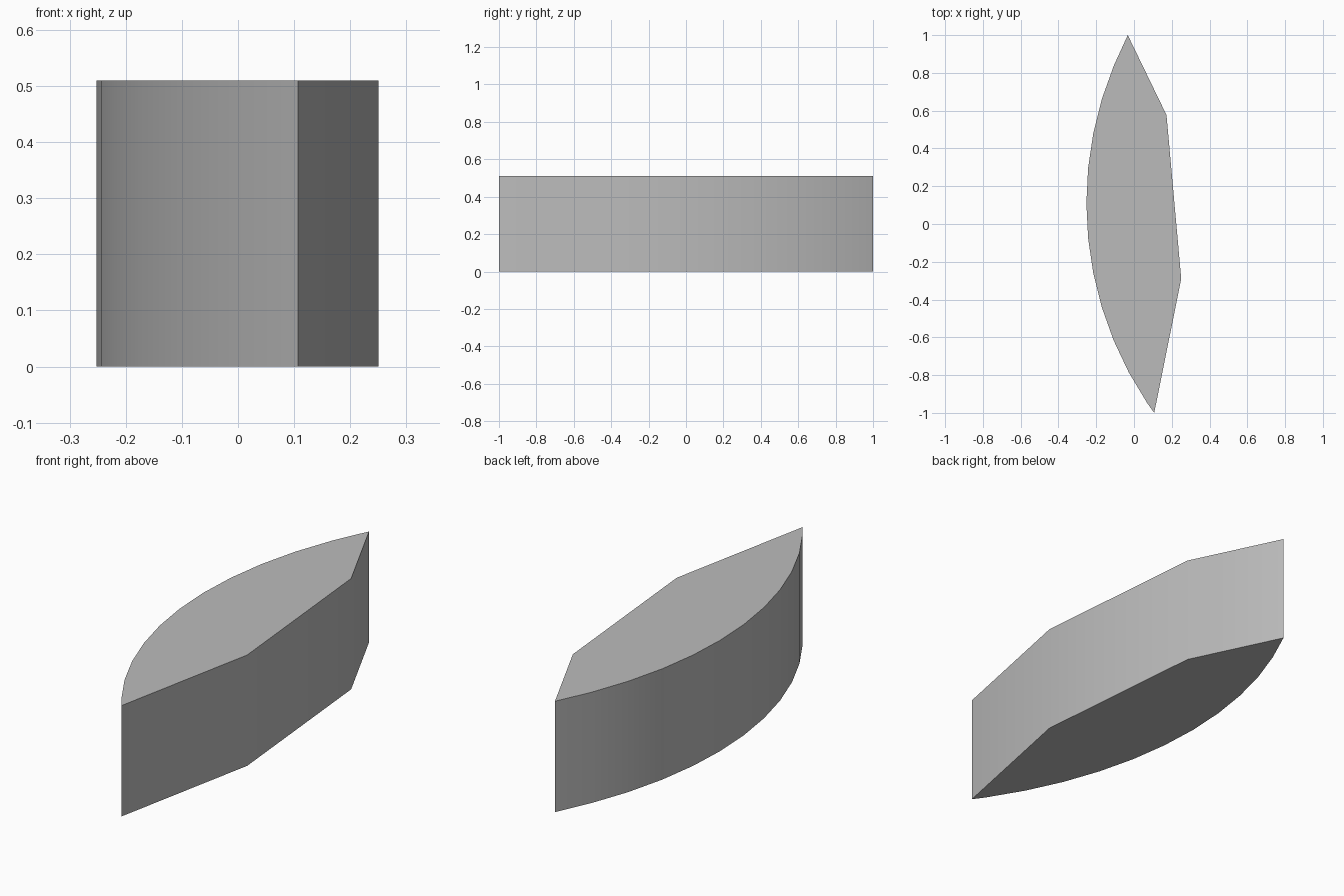
import bpy, bmesh
from math import sin, cos, radians

cube = bpy.data.objects.get("Cube")
if cube:
    bpy.data.objects.remove(cube, do_unlink=True)

HEIGHT = 0.51

# Plain grey material
grey = bpy.data.materials.new("plain grey")
grey.use_nodes = True
colour = (0.5, 0.5, 0.5, 1)
grey.diffuse_color = colour
grey.node_tree.nodes["Principled BSDF"].inputs["Base Color"].default_value = colour

# Outline: three straight facets on one side, a shallow arc on the other
radius, centre_x, centre_y, step = 1.9, 1.648, 0.11, radians(360 / 64)
outline = [(0.107, -1), (0.25, -0.29), (0.172, 0.577), (-0.033, 1)]
outline += [(centre_x - radius * cos(k * step), centre_y + radius * sin(k * step))
            for k in range(4, -7, -1)]

# Extrude the outline into a block
bm = bmesh.new()
base = bm.faces.new([bm.verts.new((x, y, 0)) for x, y in outline])
top = bmesh.ops.extrude_face_region(bm, geom=[base], use_keep_orig=True)
bmesh.ops.translate(bm, vec=(0, 0, HEIGHT),
                    verts=[v for v in top["geom"] if isinstance(v, bmesh.types.BMVert)])
bmesh.ops.recalc_face_normals(bm, faces=bm.faces)
mesh = bpy.data.meshes.new("curved_block")
bm.to_mesh(mesh)
bm.free()
mesh.materials.append(grey)

block = bpy.data.objects.new("curved_block", mesh)
bpy.context.collection.objects.link(block)

# Smooth the walls, keep the rims and end corners sharp
bpy.ops.object.select_all(action="DESELECT")
block.select_set(True)
bpy.context.view_layer.objects.active = block
bpy.ops.object.shade_smooth_by_angle(angle=radians(30))
